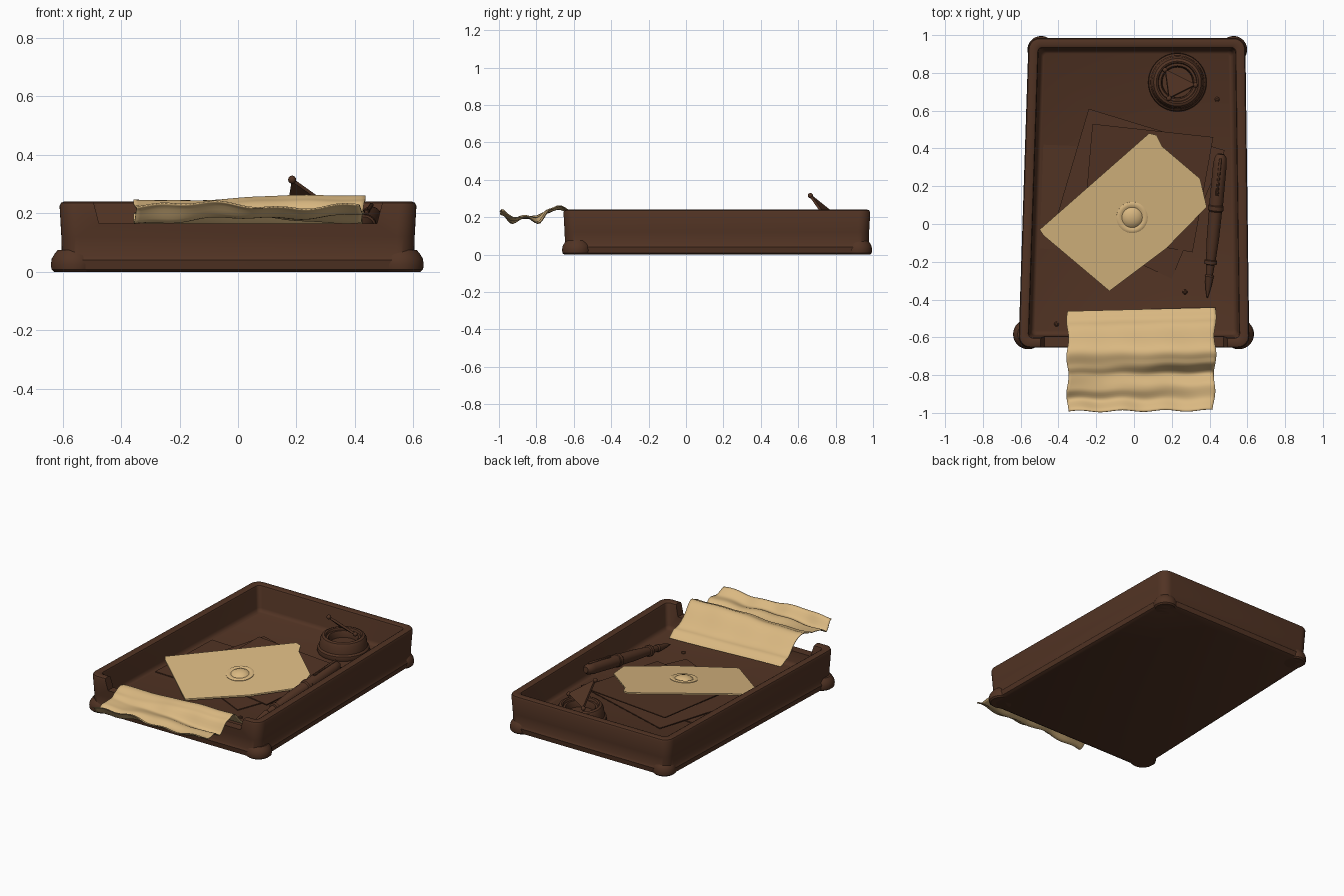
import bpy, bmesh, math
from mathutils import Vector

if "Cube" in bpy.data.objects:
    bpy.data.objects.remove(bpy.data.objects["Cube"])


def material(name, rgb):
    m = bpy.data.materials.new(name)
    m.diffuse_color = (*rgb, 1)
    m.use_nodes = True
    m.node_tree.nodes["Principled BSDF"].inputs["Base Color"].default_value = m.diffuse_color
    return m


BROWN = material("dark_brown", (0.082, 0.033, 0.017))
TAN = material("parchment_tan", (0.70, 0.48, 0.22))


def finish(name, bm, mat, smooth=35):
    bmesh.ops.recalc_face_normals(bm, faces=bm.faces)
    me = bpy.data.meshes.new(name)
    bm.to_mesh(me)
    bm.free()
    ob = bpy.data.objects.new(name, me)
    bpy.context.collection.objects.link(ob)
    me.materials.append(mat)
    bpy.ops.object.select_all(action='DESELECT')
    bpy.context.view_layer.objects.active = ob
    ob.select_set(True)
    if smooth:
        bpy.ops.object.shade_smooth_by_angle(angle=math.radians(smooth))
    return ob


def loft(name, rings, mat, smooth=35):
    """Skin a list of equal-length rings and cap both ends."""
    bm = bmesh.new()
    vs = [[bm.verts.new(p) for p in r] for r in rings]
    n = len(rings[0])
    for a, b in zip(vs, vs[1:]):
        for i in range(n):
            j = (i + 1) % n
            bm.faces.new((a[i], a[j], b[j], b[i]))
    bm.faces.new(vs[0][::-1])
    bm.faces.new(vs[-1])
    return finish(name, bm, mat, smooth)


def lathe(name, profile, mat, start, axis=(0, 0, 1), n=40, smooth=35):
    """Turn (radius, distance) points around an axis."""
    q = Vector(axis).normalized().to_track_quat('Z', 'Y')
    rings = [[Vector(start) + q @ Vector((r * math.cos(2 * math.pi * i / n),
              r * math.sin(2 * math.pi * i / n), d)) for i in range(n)] for r, d in profile]
    return loft(name, rings, mat, smooth)


def slab(name, pts, thick, mat, direction=(0, 0, 1)):
    d = Vector(direction).normalized() * thick
    return loft(name, [[Vector(p) for p in pts], [Vector(p) + d for p in pts]], mat, 0)


# tray: rounded, slightly tapered plan lofted outside, over the rim and inside
def tray_ring(z, d, radius):
    out = []
    corners = [(0.61, -0.655, 1, -1), (0.59, 0.985, 1, 1), (-0.56, 0.985, -1, 1), (-0.61, -0.655, -1, -1)]
    for k, (x, y, sx, sy) in enumerate(corners):
        cx, cy = x - sx * (d + radius), y - sy * (d + radius)
        for i in range(9):
            a = math.radians(-90 + 90 * k + 90 * i / 8)
            out.append((cx + radius * math.cos(a), cy + radius * math.sin(a), z))
    return out


tray = loft("tray", [tray_ring(z, d, r) for z, d, r in [
    (0.0, 0.02, 0.06), (0.008, 0.005, 0.06), (0.04, 0.0, 0.06), (0.055, 0.008, 0.06),
    (0.12, 0.006, 0.06), (0.225, 0.0, 0.06), (0.236, 0.005, 0.055), (0.24, 0.015, 0.05),
    (0.24, 0.04, 0.03), (0.235, 0.05, 0.025), (0.225, 0.054, 0.025),
    (0.10, 0.064, 0.025), (0.085, 0.07, 0.025), (0.077, 0.082, 0.02)]], BROWN)

# notch in the front wall
cut = loft("notch_cutter", [[(-0.475, y, 0.165), (0.475, y, 0.165), (0.51, y, 0.3), (-0.51, y, 0.3)]
                            for y in (-0.8, -0.54)], BROWN, 0)
cut.hide_render = True
mod = tray.modifiers.new("notch", 'BOOLEAN')
mod.operation = 'DIFFERENCE'
mod.object = cut
bpy.context.view_layer.objects.active = tray
bpy.ops.object.modifier_apply(modifier="notch")
bpy.data.objects.remove(cut)

# corner feet
for name, x, y, r in [("front_left", -0.56, -0.583, 0.08), ("front_right", 0.555, -0.583, 0.08),
                      ("back_left", -0.492, 0.923, 0.072), ("back_right", 0.527, 0.923, 0.072)]:
    lathe("foot_" + name, [(r * 0.85, 0), (r * 0.97, 0.008), (r, 0.025), (r * 0.96, 0.045),
                           (r * 0.85, 0.06), (r * 0.7, 0.075)], BROWN, (x, y, 0))

# studs on the floor
for i, (x, y) in enumerate([(-0.41, -0.53), (0.27, -0.36), (0.44, 0.66)]):
    lathe(f"floor_stud_{i}", [(0.013, 0), (0.012, 0.008), (0.006, 0.013)], BROWN, (x, y, 0.075), n=16)

# loose dark sheets under the envelope
slab("sheet_low", [(-0.48, 0.42, 0.078), (-0.50, -0.13, 0.078), (-0.02, -0.15, 0.078), (0.0, 0.40, 0.078)], 0.006, BROWN)
slab("sheet_mid", [(-0.24, 0.61, 0.092), (-0.42, 0.0, 0.086), (0.20, -0.29, 0.078), (0.48, 0.39, 0.092)], 0.006, BROWN)
slab("sheet_top", [(-0.22, 0.53, 0.125), (-0.27, -0.05, 0.095), (0.31, -0.15, 0.088), (0.42, 0.46, 0.125)], 0.006, BROWN)


# sealed envelope, tilted on the pile
def tilt(x, y, up=0.0):
    return (x, y, 0.128 - 0.03 * x + 0.13 * y + up)


env = [(-0.5, -0.03), (-0.48, -0.06), (-0.13, -0.355), (0.17, -0.13), (0.385, 0.09),
       (0.35, 0.24), (0.15, 0.41), (0.12, 0.47), (0.08, 0.48)]
slab("envelope", [tilt(x, y, -0.006) for x, y in env], 0.01, TAN)
lathe("seal", [(0.083, 0), (0.083, 0.005), (0.076, 0.009), (0.064, 0.009), (0.054, 0.005),
               (0.046, 0.011), (0.034, 0.018), (0.016, 0.022), (0.004, 0.023)],
      TAN, tilt(-0.01, 0.035, 0.002), (0.03, -0.13, 1))


# crumpled parchment draped over the front notch
def lerp(points, t):
    for (a, b), (c, d) in zip(points, points[1:]):
        if t <= c:
            s = (t - a) / (c - a)
            s = s * s * (3 - 2 * s)
            return b + (d - b) * s
    return points[-1][1]


left = [(0, 0.115), (0.12, 0.145), (0.42, 0.242), (0.56, 0.222), (0.64, 0.205), (0.78, 0.2), (0.88, 0.172), (1, 0.232)]
right = [(0, 0.10), (0.12, 0.135), (0.43, 0.262), (0.52, 0.245), (0.64, 0.172), (0.76, 0.205), (0.88, 0.195), (1, 0.222)]
bm = bmesh.new()
N = 48
grid = []
for j in range(N + 1):
    row = []
    for i in range(N + 1):
        u, v = i / N, j / N
        x = -0.352 + 0.782 * u + 0.006 * math.sin(17 * v) * (2 * u - 1) - 0.02 * u * max(0, v - 0.55)
        y = -0.462 + 0.02 * u - v * 0.53 + 0.005 * math.sin(21 * u) * v - 0.015 * u * v
        k = u * u * (3 - 2 * u)
        z = lerp(left, v) * (1 - k) + lerp(right, v) * k
        z += 0.008 * v * math.sin(9 * u + 5 * v) + 0.005 * v * v * math.sin(23 * u - 7 * v)
        row.append(bm.verts.new((x, y, z)))
    grid.append(row)
for j in range(N):
    for i in range(N):
        bm.faces.new((grid[j][i], grid[j + 1][i], grid[j + 1][i + 1], grid[j][i + 1]))
parchment = finish("draped_parchment", bm, TAN, 60)
sol = parchment.modifiers.new("thickness", 'SOLIDIFY')
sol.thickness = 0.005
sol.offset = 0

# pen leaning with its cap end raised
tip, end = Vector((0.388, -0.39, 0.09)), Vector((0.46, 0.37, 0.195))
L = (end - tip).length
lathe("pen", [(r, t * L) for r, t in [
    (0.003, 0), (0.012, 0.05), (0.022, 0.13), (0.024, 0.15), (0.018, 0.16), (0.023, 0.23),
    (0.034, 0.235), (0.034, 0.26), (0.026, 0.265), (0.033, 0.42), (0.035, 0.60), (0.041, 0.61),
    (0.041, 0.64), (0.037, 0.645), (0.036, 0.93), (0.030, 0.98), (0.018, 1.0)]],
      BROWN, tip, end - tip, 24)
clip = Vector((0, 0, 0.038))
lathe("pen_clip", [(0.007, 0), (0.010, 0.02), (0.007, 0.04), (0.007, 0.19), (0.004, 0.2)],
      BROWN, tip.lerp(end, 0.71) + clip, end - tip, 10)

# inkwell with recessed mouth
lathe("inkwell", [(0.150, 0), (0.155, 0.012), (0.152, 0.03), (0.142, 0.04), (0.136, 0.085),
                  (0.126, 0.102), (0.112, 0.108), (0.104, 0.104), (0.100, 0.09), (0.088, 0.09),
                  (0.082, 0.075), (0.08, 0.05)], BROWN, (0.23, 0.75, 0.075), n=56)

# triangular plate with beaded corners leaning in the inkwell
tri = [Vector((0.185, 0.665, 0.315)), Vector((0.325, 0.735, 0.215)), Vector((0.165, 0.815, 0.195))]
nrm = (tri[1] - tri[0]).cross(tri[2] - tri[0]).normalized()
slab("leaning_plate", [p - nrm * 0.007 for p in tri], 0.014, BROWN, nrm)
for i, p in enumerate(tri):
    bm = bmesh.new()
    bmesh.ops.create_uvsphere(bm, u_segments=14, v_segments=8, radius=0.014)
    bmesh.ops.translate(bm, vec=p, verts=bm.verts)
    finish(f"plate_bead_{i}", bm, BROWN, 60)
